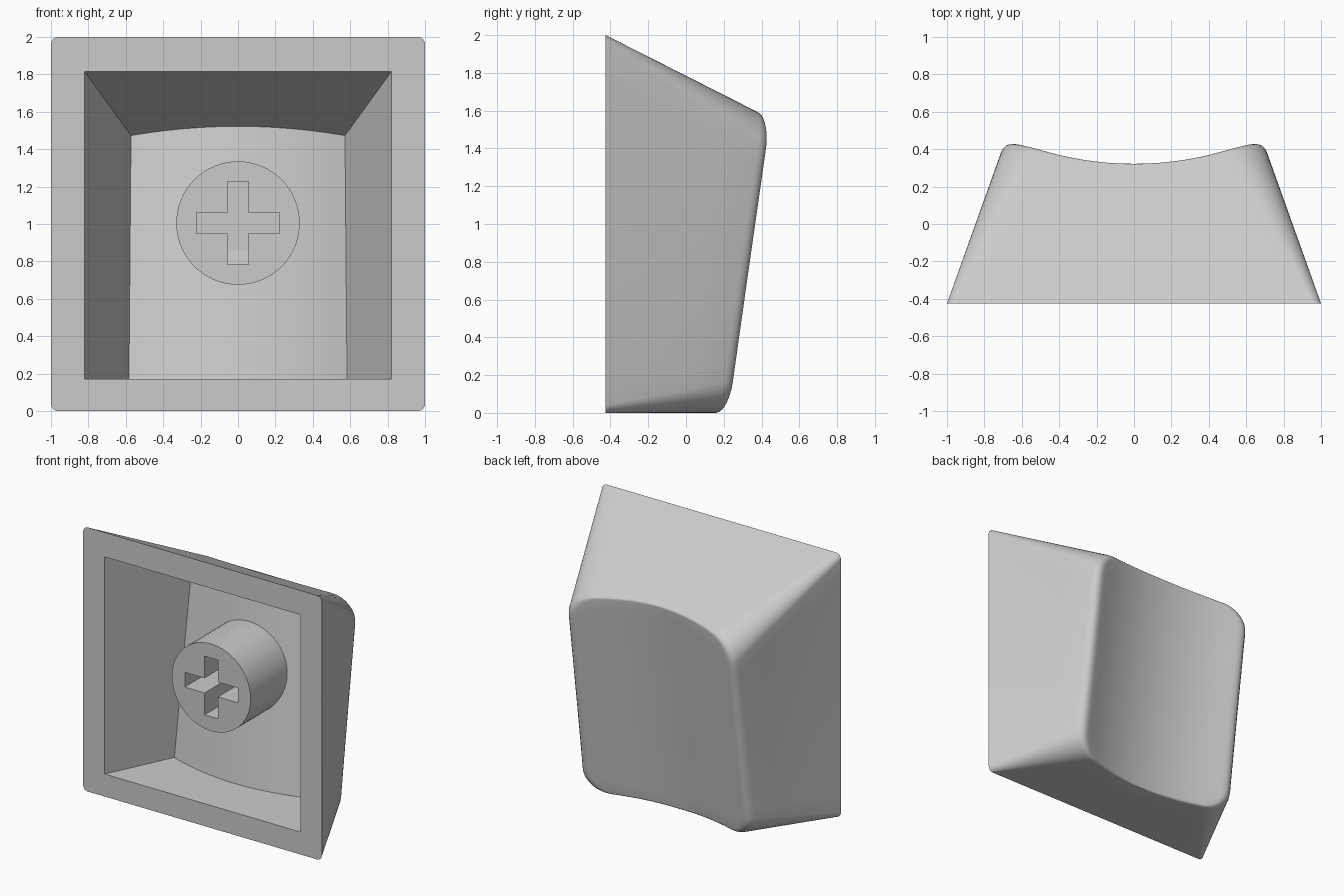
import bpy, bmesh, math
from mathutils import Vector

cube = bpy.data.objects.get("Cube")
if cube:
    bpy.data.objects.remove(cube)

FRONT = -0.425      # plane of the open rim
WALL = 0.155        # thickness behind the dish

plastic = bpy.data.materials.new("light_grey_plastic")
plastic.use_nodes = True
GREY = (0.6, 0.6, 0.6, 1)
plastic.diffuse_color = GREY
plastic.node_tree.nodes["Principled BSDF"].inputs["Base Color"].default_value = GREY


def dish(x, z):
    """Depth of the scooped, tilted surface."""
    return 0.093 + 0.142 * z + 0.32 * x * x


def rounded_rect(hx, z0, z1, r, corner=8, side=14):
    """Rounded rectangle as (x, z) points, with straight runs subdivided."""
    centres = [(hx - r, z1 - r), (r - hx, z1 - r), (r - hx, z0 + r), (hx - r, z0 + r)]
    arcs = [[(cx + r * math.cos(a), cz + r * math.sin(a))
             for a in [(q + k / corner) * math.pi / 2 for k in range(corner + 1)]]
            for q, (cx, cz) in enumerate(centres)]
    pts = []
    for q, arc in enumerate(arcs):
        pts += arc
        a, b = Vector(arc[-1]), Vector(arcs[(q + 1) % 4][0])
        pts += [tuple(a.lerp(b, k / side)) for k in range(1, side)]
    return pts


def on_dish(points):
    """Place points on the dish, bowing the upper edge with the scoop."""
    out = []
    for x, z in points:
        z *= 1 - 0.093 * x * x
        out.append(Vector((x, dish(x, z), z)))
    return out


def add_ring(bm, points):
    return [bm.verts.new(p) for p in points]


def bridge(bm, a, b, closed=True):
    n = len(a)
    for i in range(n if closed else n - 1):
        j = (i + 1) % n
        bm.faces.new((a[i], a[j], b[j], b[i]))


def loop_edges(bm, ring):
    edges = []
    for i, v in enumerate(ring):
        w = ring[(i + 1) % len(ring)]
        edges.append(bm.edges.get((v, w)) or bm.edges.new((v, w)))
    return edges


def finish(bm, name):
    bmesh.ops.recalc_face_normals(bm, faces=bm.faces[:])
    mesh = bpy.data.meshes.new(name)
    bm.to_mesh(mesh)
    bm.free()
    mesh.materials.append(plastic)
    obj = bpy.data.objects.new(name, mesh)
    bpy.context.collection.objects.link(obj)
    bpy.ops.object.select_all(action='DESELECT')
    obj.select_set(True)
    bpy.context.view_layer.objects.active = obj
    bpy.ops.object.shade_smooth_by_angle(angle=math.radians(30))
    return obj


# Cap shell: outer walls lofted from the rim to the dish
bm = bmesh.new()
base = [Vector((x, FRONT, z)) for x, z in rounded_rect(1, 0, 2, 0.04)]
edge = on_dish(rounded_rect(0.69, 0, 1.621, 0.18))
inset = on_dish(rounded_rect(0.62, 0.015, 1.606, 0.14))
rings = [add_ring(bm, base)]

# Soft ridge: a small curve from wall to dish, tighter at top and bottom
start = []
for b, e, i in zip(base, edge, inset):
    reach = 0.25 * (e - i).length + 0.75 * abs(e.x - i.x)
    start.append(e + (b - e).normalized() * reach)
for k in range(1, 4):
    rings.append(add_ring(bm, [b.lerp(s, k / 4) for b, s in zip(base, start)]))
for k in range(6):
    t = k / 5
    rings.append(add_ring(bm, [s.lerp(e, t).lerp(e.lerp(i, t), t)
                               for s, e, i in zip(start, edge, inset)]))

# Scooped surface: shrinking rings that follow the dish
for k in range(1, 10):
    s = 1 - k / 10
    flat = [(p.x * s, 0.8 + (p.z - 0.8) * s) for p in inset]
    rings.append(add_ring(bm, [(x, dish(x, z), z) for x, z in flat]))
for a, b in zip(rings, rings[1:]):
    bridge(bm, a, b)
centre = bm.verts.new((0, dish(0, 0.8), 0.8))
last = rings[-1]
for i, v in enumerate(last):
    bm.faces.new((v, last[(i + 1) % len(last)], centre))

# Cavity: bottom wall, curved floor and sloping top wall
steps = [k / 12 - 1 for k in range(25)]
low = 0.17
rows = [[], [], [], []]
for s in steps:
    xb, xt = 0.583 * s, 0.572 * s
    top = 1.522 - 0.151 * xt * xt
    rows[0].append((0.82 * s, FRONT, low))
    rows[1].append((xb, dish(xb, low) - WALL, low))
    rows[2].append((xt, dish(xt, top) - WALL, top))
    rows[3].append((0.82 * s, FRONT, 1.815))
rows = [add_ring(bm, r) for r in rows]
for a, b in zip(rows, rows[1:]):
    bridge(bm, a, b, closed=False)
for end in (0, -1):
    bm.faces.new([r[end] for r in rows])

# Flat rim between the outer edge and the cavity
mouth = rows[0] + rows[3][::-1]
bmesh.ops.triangle_fill(bm, use_beauty=True, normal=(0, -1, 0),
                        edges=loop_edges(bm, rings[0]) + loop_edges(bm, mouth))
finish(bm, "cap_shell")

# Stem: round post with a cross-shaped socket
bm = bmesh.new()
MID, RADIUS, TIP, ROOT, SOCKET = 1.005, 0.33, -0.32, 0.15, 0.06
L, W = 0.222, 0.056
quarter = [(L, -W), (L, W), (W, W)]
cross = []
for q in range(4):
    c, s = [(1, 0), (0, 1), (-1, 0), (0, -1)][q]
    cross += [(x * c - z * s, x * s + z * c) for x, z in quarter]
circle = [(RADIUS * math.cos(a), RADIUS * math.sin(a))
          for a in [2 * math.pi * k / 64 for k in range(64)]]


def post_ring(points, y):
    return add_ring(bm, [(x, y, MID + z) for x, z in points])


outer, hole = post_ring(circle, TIP), post_ring(cross, TIP)
bridge(bm, outer, root := post_ring(circle, ROOT))
bridge(bm, hole, socket := post_ring(cross, SOCKET))
bm.faces.new(root)
bm.faces.new(socket)
bmesh.ops.triangle_fill(bm, use_beauty=True, normal=(0, -1, 0),
                        edges=loop_edges(bm, outer) + loop_edges(bm, hole))
finish(bm, "stem")
